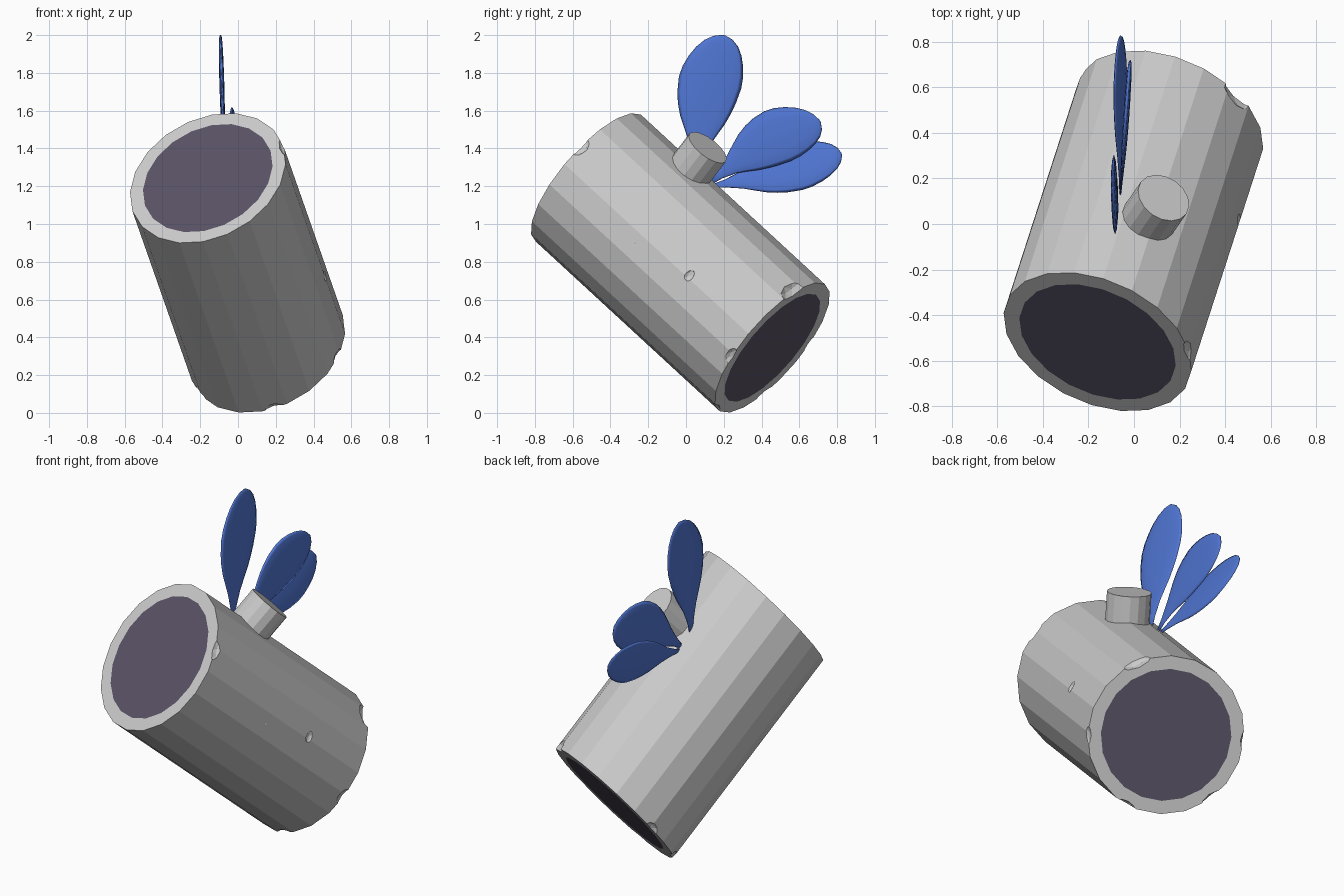
import bpy, bmesh, math
from mathutils import Vector, Matrix

if "Cube" in bpy.data.objects:
    bpy.data.objects.remove(bpy.data.objects["Cube"])

A = Vector((-0.16, -0.517, 1.243))     # centre of the raised end
B = Vector((0.155, 0.457, 0.345))      # centre of the resting end
N = Vector((0.33, 0.716, -0.615)).normalized()   # normal of both cut ends
STUB = Vector((0.37, 0.57, 0.73))
V = (STUB - N * STUB.dot(N)).normalized()
U = V.cross(N)
R, R_IN, SIDES = 0.437, 0.364, 20


def material(name, colour):
    m = bpy.data.materials.new(name)
    m.diffuse_color = colour
    m.use_nodes = True
    m.node_tree.nodes["Principled BSDF"].inputs["Base Color"].default_value = m.diffuse_color
    return m


def make(name, bm, mats=()):
    bmesh.ops.recalc_face_normals(bm, faces=bm.faces)
    me = bpy.data.meshes.new(name)
    bm.to_mesh(me)
    bm.free()
    ob = bpy.data.objects.new(name, me)
    bpy.context.collection.objects.link(ob)
    for m in mats:
        me.materials.append(m)
    return ob


grey = material("bark", (0.8, 0.8, 0.8, 1))
dark = material("cut_wood", (0.10, 0.085, 0.13, 1))
blue = material("leaf_blue", (0.08, 0.18, 0.65, 1))

# log: inner disc, rim, side wall, rim, inner disc
bm = bmesh.new()
rings = []
for c, r in ((A, R_IN), (A, R), (B, R), (B, R_IN)):
    rings.append([bm.verts.new(c + (U * math.cos(a) + V * math.sin(a)) * r)
                  for a in (2 * math.pi * i / SIDES for i in range(SIDES))])
for r0, r1 in zip(rings, rings[1:]):
    for i in range(SIDES):
        j = (i + 1) % SIDES
        bm.faces.new((r0[i], r0[j], r1[j], r1[i]))
for ring in (rings[0], rings[-1]):
    bm.faces.new(ring).material_index = 1
log = make("log", bm, (grey, dark))

# chips around the rims and small pits in the bark
bm = bmesh.new()


def chip(centre, target, size, along=0.0):
    d = Vector(target) - centre
    d = (d - N * d.dot(N)).normalized()
    axis = (B - A).normalized()
    p = centre + d * (R + size * 0.35) + axis * along
    rot = Matrix((d.cross(N), d, N)).transposed().to_4x4()
    scale = Matrix.Diagonal((1.3, 0.75, 0.8, 1))
    bmesh.ops.create_icosphere(bm, subdivisions=2, radius=size,
                               matrix=Matrix.Translation(p) @ rot @ scale)


chip(A, (0.24, -0.56, 1.41), 0.06)
for target, size in (((0.44, 0.56, 0.63), 0.08), ((0.19, 0.17, 0.03), 0.05),
                     ((-0.22, 0.4, 0.1), 0.06), ((-0.2, 0.66, 0.35), 0.05),
                     ((0.5, 0.42, 0.2), 0.05)):
    chip(B, target, size)
for t, y, z, size in ((0.42, -0.32, 0.93, 0.018), (0.67, 0.03, 0.72, 0.035)):
    c = A.lerp(B, t)
    chip(c, (c.x + 0.4, y, z), size)
cutter = make("chip_cutter", bm, (grey,))
cutter.hide_render = True
mod = log.modifiers.new("chips", 'BOOLEAN')
mod.operation, mod.solver, mod.object = 'DIFFERENCE', 'EXACT', cutter
bpy.context.view_layer.objects.active = log
bpy.ops.object.modifier_apply(modifier=mod.name)
bpy.data.objects.remove(cutter)

# branch stub
bm = bmesh.new()
n = Vector((0.39, 0.56, 0.73)).normalized()
top = Vector((0.13, 0.115, 1.405))
bmesh.ops.create_cone(bm, cap_ends=True, segments=16, radius1=0.122, radius2=0.122, depth=0.26,
                      matrix=Matrix.Translation(top - n * 0.13) @ n.to_track_quat('Z', 'Y').to_matrix().to_4x4())
make("branch_stub", bm, (grey,))

# leaves: lens-shaped sections swept along a bowed midrib
PROFILE = ((0, .08), (.1, .17), (.22, .36), (.3, .54), (.38, .72), (.46, .85), (.54, .94), (.65, 1),
           (.73, .97), (.81, .87), (.88, .73), (.94, .54), (.98, .31), (1, .05))


def leaf(name, base, tip, half_width, bow, tilt):
    base, tip = Vector(base), Vector(tip)
    d = (tip - base).normalized()
    side = Vector((1, 0, 0)).cross(d).normalized()
    across = (side + Vector((tilt, 0, 0))).normalized()
    thick = d.cross(across)
    bm = bmesh.new()
    loops = []
    for t, w in PROFILE:
        c = base.lerp(tip, t) + side * bow * math.sin(math.pi * t)
        loops.append([bm.verts.new(c + across * half_width * w * math.cos(a)
                                   + thick * 0.013 * w ** 0.5 * math.sin(a))
                      for a in (2 * math.pi * k / 12 for k in range(12))])
    for l0, l1 in zip(loops, loops[1:]):
        for k in range(12):
            j = (k + 1) % 12
            bm.faces.new((l0[k], l0[j], l1[j], l1[k]))
    bm.faces.new(loops[0])
    bm.faces.new(loops[-1])
    ob = make(name, bm, (blue,))
    for p in ob.data.polygons:
        p.use_smooth = True


leaf("leaf_upright", (-0.072, 0.055, 1.27), (-0.093, 0.20, 2.0), 0.168, 0.025, 0.0)
leaf("leaf_middle", (-0.06, 0.13, 1.22), (-0.018, 0.71, 1.545), 0.15, 0.045, -0.05)
leaf("leaf_low", (-0.06, 0.14, 1.20), (-0.06, 0.825, 1.37), 0.128, -0.01, -0.22)
